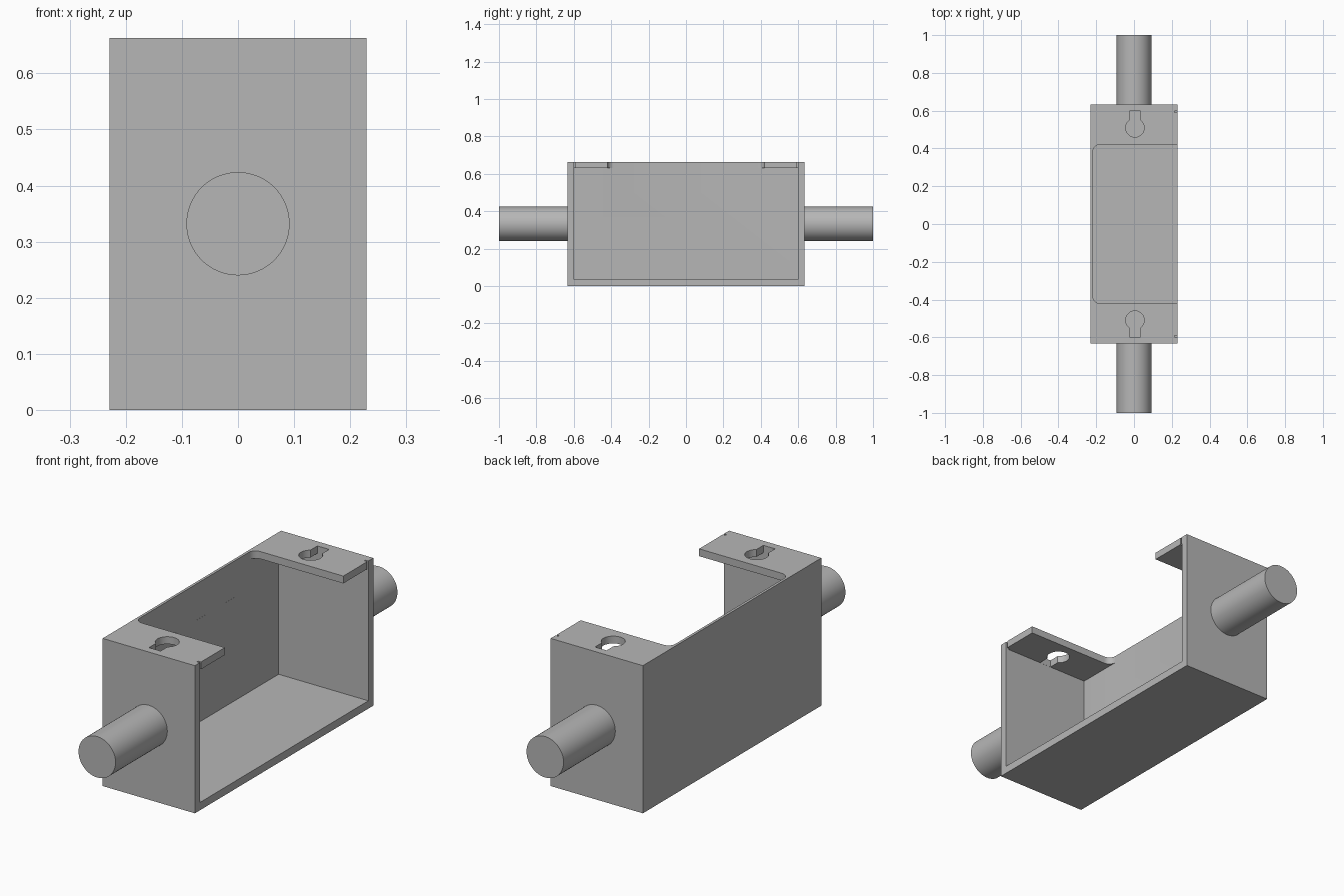
import bpy, bmesh
from math import sin, cos, pi, asin

old = bpy.data.objects.get("Cube")
if old:
    bpy.data.objects.remove(old, do_unlink=True)

grey = bpy.data.materials.new("plain grey")
grey.use_nodes = True
grey.diffuse_color = (0.47, 0.47, 0.47, 1)
grey.node_tree.nodes["Principled BSDF"].inputs["Base Color"].default_value = grey.diffuse_color

HALF_X, HALF_Y, TOP = 0.229, 0.633, 0.663
WALL, BACK = 0.035, 0.012
INNER_Y, INNER_X = HALF_Y - WALL, -HALF_X + BACK


def prism(name, outline, z0, z1):
    """Upright prism over an anticlockwise outline."""
    bm = bmesh.new()
    base = bm.faces.new([bm.verts.new((x, y, z0)) for x, y in outline])
    grown = bmesh.ops.extrude_face_region(bm, geom=[base])["geom"]
    bmesh.ops.translate(bm, vec=(0, 0, z1 - z0),
                        verts=[v for v in grown if isinstance(v, bmesh.types.BMVert)])
    bmesh.ops.recalc_face_normals(bm, faces=bm.faces)
    mesh = bpy.data.meshes.new(name)
    bm.to_mesh(mesh)
    bm.free()
    obj = bpy.data.objects.new(name, mesh)
    bpy.context.collection.objects.link(obj)
    mesh.materials.append(grey)
    return obj


def rect(x0, x1, y0, y1):
    return [(x0, y0), (x1, y0), (x1, y1), (x0, y1)]


def arc(cx, cy, r, a0, a1, steps):
    return [(cx + r * cos(a0 + (a1 - a0) * i / steps),
             cy + r * sin(a0 + (a1 - a0) * i / steps)) for i in range(steps + 1)]


def cut(target, cutter):
    cutter.hide_render = True
    mod = target.modifiers.new("cut", 'BOOLEAN')
    mod.operation, mod.solver, mod.object = 'DIFFERENCE', 'EXACT', cutter
    bpy.context.view_layer.objects.active = target
    bpy.ops.object.modifier_apply(modifier=mod.name)
    bpy.data.objects.remove(cutter, do_unlink=True)


# Housing: a box open on its left side
housing = prism("housing", rect(-HALF_X, HALF_X, -HALF_Y, HALF_Y), 0, TOP)
cut(housing, prism("cavity", rect(INNER_X, 0.4, -INNER_Y, INNER_Y), WALL, TOP - 0.033))

# Opening in the top with two rounded corners, leaving a flange at each end
r, edge, gap = 0.035, INNER_X - 0.0002, 0.42
opening = ([(0.4, -gap), (0.4, gap)]
           + arc(edge + r, gap - r, r, pi / 2, pi, 8)
           + arc(edge + r, -gap + r, r, pi, 1.5 * pi, 8))
cut(housing, prism("top_opening", opening, 0.5, 0.8))

# Keyhole and corner relief in each flange
hole_x, hole_y, hole_r, slot = 0.005, 0.509, 0.049, 0.029
a = asin(slot / hole_r)
for side in (-1, 1):
    end = INNER_Y - 0.0005
    keyhole = arc(hole_x, hole_y, hole_r, pi / 2 + a, 2.5 * pi - a, 32)
    keyhole += [(hole_x + slot, end), (hole_x - slot, end)]
    cut(housing, prism("keyhole", [(x, y * side) for x, y in keyhole], 0.6, 0.8))
    relief = rect(HALF_X - 0.014, 0.4, end - 0.008, end)
    cut(housing, prism("relief", [(x, y * side) for x, y in relief], 0.6, 0.8))

parts = [housing]

# Round shafts on the end walls
for name, side in (("front_shaft", -1), ("back_shaft", 1)):
    bpy.ops.mesh.primitive_cylinder_add(vertices=64, radius=0.092, depth=1 - HALF_Y + 0.01,
                                        location=(0, side * (1 + HALF_Y - 0.01) / 2, 0.332),
                                        rotation=(pi / 2, 0, 0))
    shaft = bpy.context.object
    shaft.name = name
    shaft.data.materials.append(grey)
    parts.append(shaft)

# Smooth rounded faces, keep edges sharp
for part in parts:
    bpy.ops.object.select_all(action='DESELECT')
    part.select_set(True)
    bpy.context.view_layer.objects.active = part
    bpy.ops.object.shade_smooth_by_angle(angle=pi / 6)
